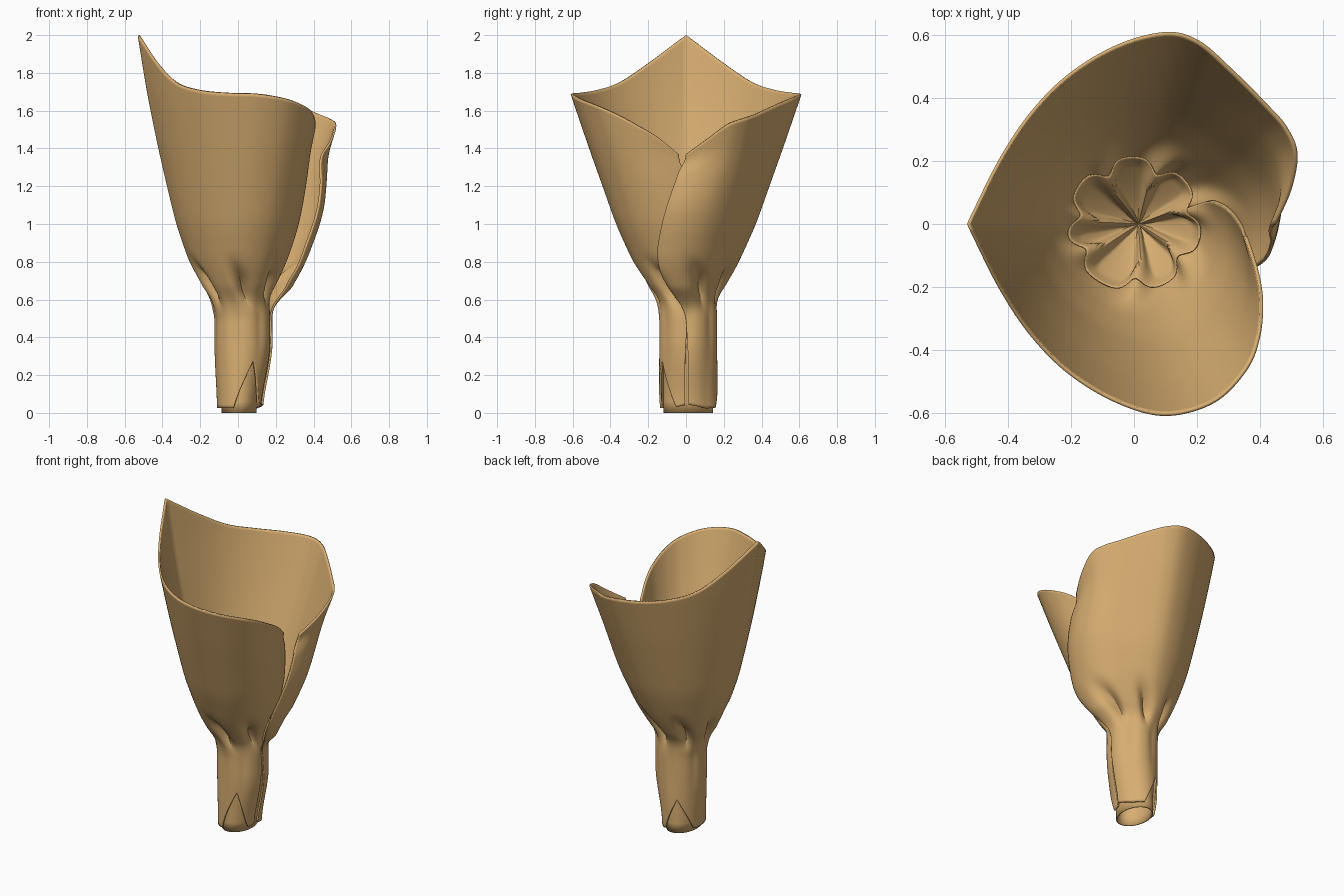
import bpy, bmesh
from math import sin, cos, atan2, hypot, exp, pi, radians
from mathutils import Vector

if "Cube" in bpy.data.objects:
    bpy.data.objects.remove(bpy.data.objects["Cube"])

paper = bpy.data.materials.new("kraft_paper_tan")
paper.diffuse_color = (0.68, 0.42, 0.165, 1)
paper.use_nodes = True
paper.node_tree.nodes["Principled BSDF"].inputs["Base Color"].default_value = paper.diffuse_color

# Rim outline from the tall back corner: shared part, then each flap
SHARED = [(-.52, 0, 2), (-.42, .2, 1.85), (-.32, .35, 1.75), (-.2, .47, 1.71),
          (-.05, .56, 1.695), (.1, .6, 1.69)]
OUTER = SHARED + [(.2, .575, 1.675), (.3, .49, 1.64), (.42, .37, 1.585), (.48, .3, 1.56),
                  (.51, .22, 1.53), (.49, .11, 1.45), (.44, 0, 1.37)]
INNER = [(x, -y, z) for x, y, z in SHARED] + [
    (.25, -.56, 1.665), (.35, -.46, 1.625), (.39, -.36, 1.58), (.4, -.25, 1.52),
    (.385, -.15, 1.46), (.35, -.04, 1.37)]

# Height tables: cone radius, flap overlap in degrees, flap bulge outwards
CONE = [(.5, .15), (.6, .155), (.7, .215), (.8, .27), (1, .36), (1.4, .5), (1.7, .6), (2.1, .72)]
OVERLAP = [(.3, 0), (.52, 5), (.72, 24), (.85, 24), (1.1, 13), (1.37, 0)]
BULGE = [(.42, 0), (.52, .03), (.62, .09), (.8, .1), (1.1, .07), (1.37, 0)]
CREASES = [radians(a) for a in (125, 72, 20, -30, -82, -145, 178)]


def table(tab, z):
    if z <= tab[0][0]:
        return tab[0][1]
    for (a, va), (b, vb) in zip(tab, tab[1:]):
        if z <= b:
            return va + (vb - va) * (z - a) / (b - a)
    return tab[-1][1]


def soft(tab, z):
    return sum(table(tab, z + d) for d in (-.05, -.025, 0, .025, .05)) / 5


def step(a, b, v):
    t = min(1, max(0, (v - a) / (b - a)))
    return t * t * (3 - 2 * t)


def ridge(th, width):
    return min(1, sum(exp(-2 * (1 - cos(th - c)) / width ** 2) for c in CREASES))


def spline(pts, n):
    p = [Vector(q) for q in pts]
    p = [2 * p[0] - p[1]] + p + [2 * p[-1] - p[-2]]
    out = []
    for i in range(n + 1):
        f = i / n * (len(pts) - 1)
        k = min(int(f), len(pts) - 2)
        t = f - k
        a, b, c, d = p[k:k + 4]
        out.append(.5 * (2 * b + (c - a) * t + (2 * a - 5 * b + 4 * c - d) * t * t
                         + (3 * b - a - 3 * c + d) * t ** 3))
    return out


def dented(th, z):
    # cone radius pinched by the gathers at the waist
    twist = th + 1.5 * (z - .66)
    return soft(CONE, z) * (1 - .34 * exp(-((z - .67) / .09) ** 2) * ridge(twist, .17))


def stem_point(th, z, grow=0.0):
    w = step(0, .4, z)
    a, cx = .105 + .035 * w, .005 + .02 * w
    rip = 1 - .05 * ridge(th + .4, .2) * step(.15, .5, z)
    return Vector((cx + (a + grow) * rip * cos(th), .012 + (.143 + grow) * rip * sin(th), z))


def bottom(th):
    # lower hem with two notches between folded corners
    def notch(c, w, h):
        d = abs((th - radians(c) + pi) % (2 * pi) - pi)
        return h * max(0, 1 - d / radians(w))
    return .025 + notch(115, 45, .2) + notch(-65, 40, .25) + notch(0, 35, .02)


def make(name, grid, thick, closed=False):
    bm = bmesh.new()
    vs = [[bm.verts.new(p) for p in col] for col in grid]
    n = len(vs)
    for i in range(n if closed else n - 1):
        for a, b, c, d in zip(vs[i], vs[(i + 1) % n], vs[(i + 1) % n][1:], vs[i][1:]):
            bm.faces.new((a, b, c, d))
    bmesh.ops.remove_doubles(bm, verts=bm.verts, dist=1e-5)
    me = bpy.data.meshes.new(name)
    bm.to_mesh(me)
    bm.free()
    ob = bpy.data.objects.new(name, me)
    bpy.context.collection.objects.link(ob)
    me.materials.append(paper)
    m = ob.modifiers.new("thickness", 'SOLIDIFY')
    m.thickness, m.offset = thick, -1
    bpy.context.view_layer.objects.active = ob
    ob.select_set(True)
    bpy.ops.object.shade_smooth_by_angle(angle=radians(50))
    ob.select_set(False)
    return ob


# Wrapping sheet: one column of points under every rim point
def column(p, u, side, rows=90):
    top, rim_r, rim_z = atan2(p.y, p.x), hypot(p.x, p.y), p.z
    if u == 0:
        top = pi
    k = step(.62, 1, u)
    ratio = rim_r / soft(CONE, rim_z)
    z0 = bottom(top)
    col = []
    for j in range(rows + 1):
        z = z0 + (rim_z - z0) * j / rows
        th = top - side * k * radians(soft(OVERLAP, z)) * step(0, .1, rim_z - z)
        w = max(0, (z - .55) / (rim_z - .55)) ** .6
        r = dented(th, z) * (1 + (ratio - 1) * w)
        if side > 0:
            r += k * soft(BULGE, z) * step(0, .15, rim_z - z)
        cone = Vector((r * cos(th), r * sin(th), z))
        stem = stem_point(th, z, .012 * k if side > 0 else 0)
        col.append(stem.lerp(cone, step(.48, .68, z)))
    return col


N = 110
outer, inner = spline(OUTER, N), spline(INNER, N)
cols = [column(inner[i], i / N, -1) for i in range(N, 0, -1)]
cols += [column(outer[i], i / N, 1) for i in range(N + 1)]
make("wrapping_sheet", cols, .011)

# Rolled paper layer inside the stem, showing through the notches
roll = [[stem_point(2 * pi * i / 64, z, -.012) for z in (0, .06, .15, .25, .35, .45)]
        for i in range(64)]
make("inner_roll", roll, .008, closed=True)

# Gathered pleats closing the inside of the waist
pleats = []
for i in range(144):
    th = 2 * pi * i / 144
    col = []
    for j in range(25):
        q = j / 24
        z = .55 + .19 * q ** 1.4 + .05 * ridge(th, .12) * 4 * q * (1 - q)
        r = min(q * .23, dented(th, z) * .93 - .005)
        col.append(Vector((.015 * (1 - q) + r * cos(th), r * sin(th), z if j else .55)))
    pleats.append(col)
make("gathered_pleats", pleats, .004, closed=True)
